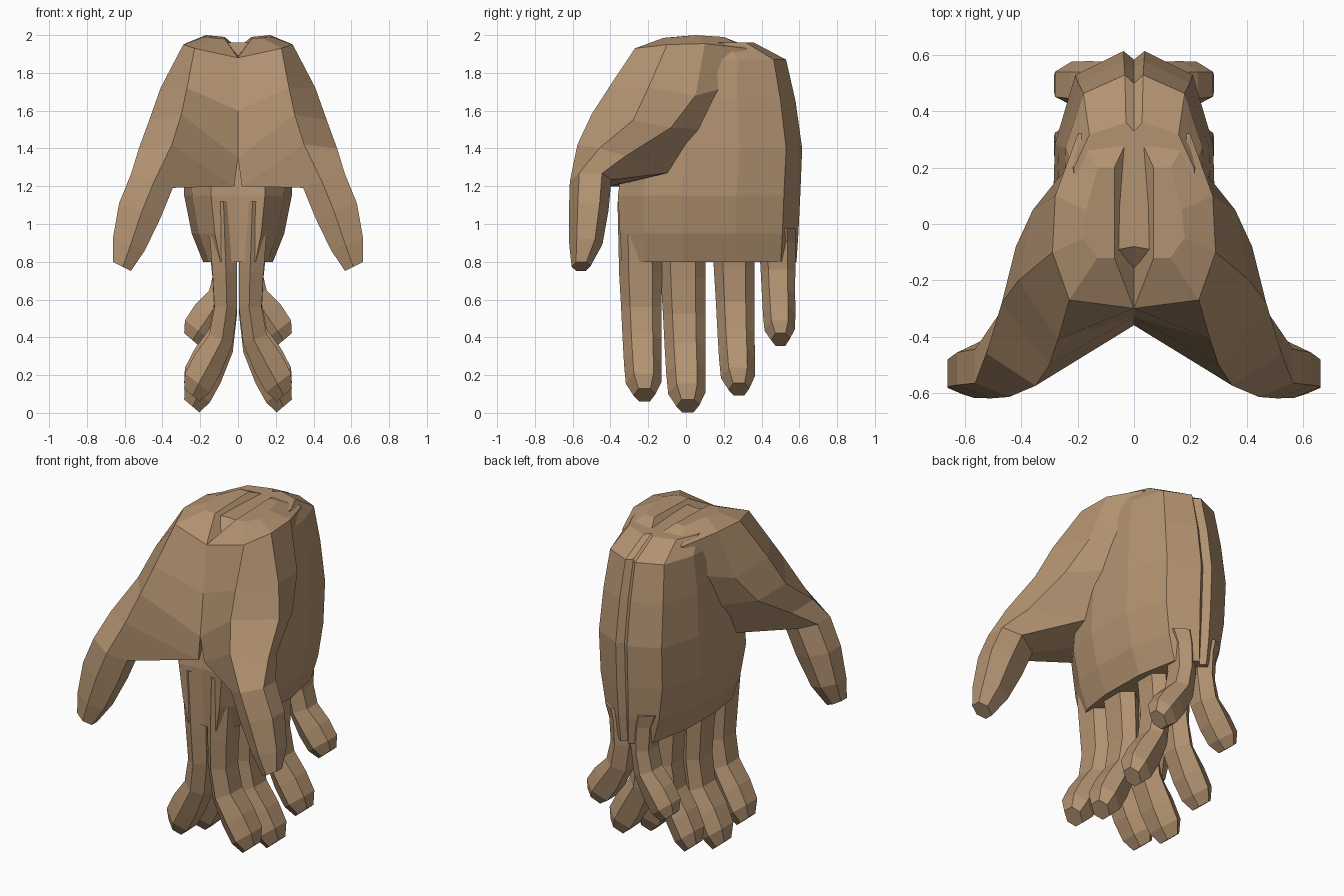
import bpy, bmesh

skin = bpy.data.materials.new("tan skin")
skin.diffuse_color = (0.45, 0.29, 0.165, 1)


def loft(name, rings):
    """Skin a list of equal-sized point rings, cap the ends, mirror to the other hand."""
    bm = bmesh.new()
    vs = [[bm.verts.new(p) for p in r] for r in rings]
    n = len(vs[0])
    for a, b in zip(vs, vs[1:]):
        for i in range(n):
            j = (i + 1) % n
            bm.faces.new((a[i], a[j], b[j], b[i]))
    bm.faces.new(vs[0])
    bm.faces.new(vs[-1][::-1])
    bmesh.ops.recalc_face_normals(bm, faces=bm.faces)
    me = bpy.data.meshes.new(name)
    bm.to_mesh(me)
    bm.free()
    me.materials.append(skin)
    ob = bpy.data.objects.new(name, me)
    bpy.context.collection.objects.link(ob)
    ob.modifiers.new("Mirror", 'MIRROR').use_mirror_merge = False
    return ob


HEX = [(-1, -.5), (-.1, -1), (1, -.55), (1, .55), (.1, 1), (-1, .5)]


def hexring(x, y, z, hx, hy, tilt=0.0):
    return [(max(0.003, x + a * hx), y + b * hy, z + tilt * a * hx) for a, b in HEX]


# palm: horizontal half sections (z, front y, back y, width)
def palm_ring(z, f, b, w):
    L = b - f
    return [(0, f + .02, z), (.5 * w, f, z), (.85 * w, f + .14 * L, z), (w, f + .35 * L, z),
            (w * .97, f + .65 * L, z), (.72 * w, b - .09 * L, z), (.13 * w, b, z), (0, b - .03, z)]


loft("palm", [palm_ring(*r) for r in (
    (1.96, -.1, .36, .22), (1.87, -.2, .53, .25), (1.65, -.3, .58, .275), (1.4, -.33, .615, .29),
    (1.15, -.36, .605, .285), (.95, -.35, .595, .245), (.8, -.34, .585, .185))])

# thumb with the heel of the hand, sweeping from the wrist outward and down
heel = [
    [(.07, -.12, 1.98), (.13, -.12, 1.985), (.18, -.05, 1.99), (.17, .05, 2.0), (.13, .2, 1.99), (.07, .2, 1.99)],
    [(0, -.3, 1.88), (.23, -.27, 1.93), (.29, -.1, 1.95), (.28, .1, 1.955), (.2, .32, 1.93), (0, .35, 1.93)],
    [(0, -.33, 1.6), (.27, -.41, 1.72), (.41, -.2, 1.72), (.36, .05, 1.68), (.24, .2, 1.72), (0, .1, 1.6)],
    [(0, -.36, 1.35), (.3, -.5, 1.58), (.47, -.28, 1.55), (.42, -.08, 1.51), (.25, .1, 1.5), (0, 0, 1.4)],
    [(.02, -.35, 1.2), (.35, -.575, 1.42), (.525, -.46, 1.4), (.48, -.32, 1.36), (.27, -.1, 1.27), (.08, -.2, 1.24)],
]
loft("thumb", heel + [hexring(*r) for r in (
    (.455, -.505, 1.23, .11, .11, .35), (.52, -.515, 1.07, .11, .105, .35),
    (.578, -.53, .89, .085, .088, .35), (.615, -.555, .775, .048, .05, .5))])

# fingers: knuckle inside the palm, then bending outward to the tip
# (name, knuckle y, tip y, half width, tip bottom z, bend stretch)
for name, y0, y1, hy, low, s, base in (
        ("index_finger", -.245, -.22, .105, .06, 1, 1.12),
        ("middle_finger", -.02, .01, .11, 0, 1.05, 1.0),
        ("ring_finger", .25, .28, .1, .09, 1, 1.0),
        ("little_finger", .48, .5, .09, .36, .8, .98)):
    path = [(.07, .68, .065, 1.08), (.065, .5, .06, 1.02), (.09, .33, .062, .98),
            (.16, .2, .068, .95), (.215, .1, .066, .9), (.245, .035, .04, .55)]
    rings = [hexring(.085, y0, base, .08, hy * 1.12)]
    for i, (x, z, hx, k) in enumerate(path):
        t = (i + 1) / len(path)
        rings.append(hexring(x, y0 + (y1 - y0) * t, low + z * s, hx, hy * k,
                             (0, 0, .4, .75, .75, .85)[i]))
    loft(name, rings)
